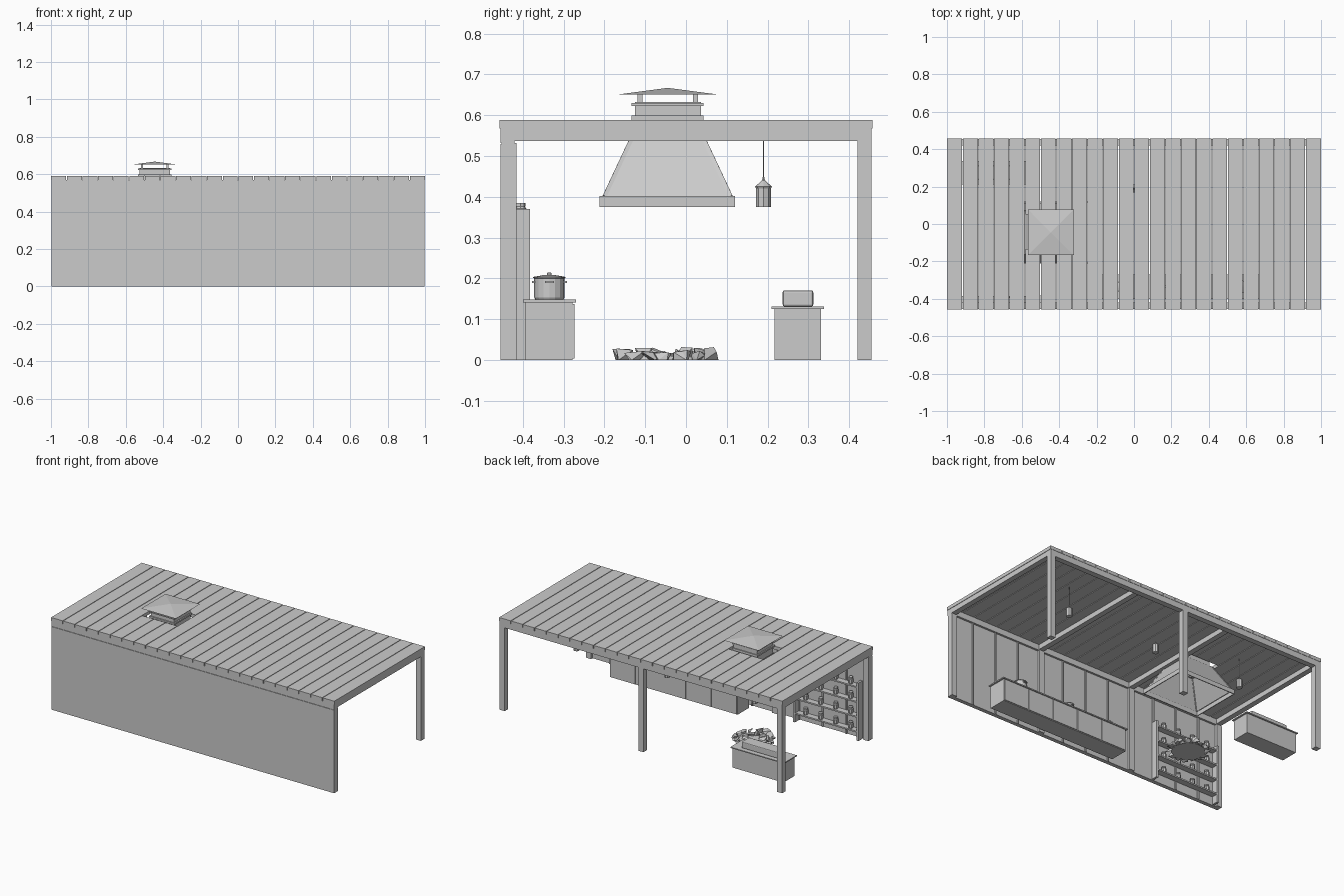
import bpy, bmesh, math, random
from mathutils import Vector

if "Cube" in bpy.data.objects:
    bpy.data.objects.remove(bpy.data.objects["Cube"])
random.seed(4)


def finish(name, bm):
    bmesh.ops.recalc_face_normals(bm, faces=bm.faces[:])
    me = bpy.data.meshes.new(name)
    bm.to_mesh(me)
    bm.free()
    ob = bpy.data.objects.new(name, me)
    bpy.context.collection.objects.link(ob)
    return ob


def box(name, x0, x1, y0, y1, z0, z1, bevel=0):
    return frustum(name, (x0, x1, y0, y1, z0), (x0, x1, y0, y1, z1), bevel=bevel)


def frustum(name, a, b, capped=True, bevel=0):
    """Four-sided solid between two rectangles (x0, x1, y0, y1, z)."""
    bm = bmesh.new()
    rings = []
    for x0, x1, y0, y1, z in (a, b):
        rings.append([bm.verts.new(p) for p in
                      ((x0, y0, z), (x1, y0, z), (x1, y1, z), (x0, y1, z))])
    for i in range(4):
        j = (i + 1) % 4
        bm.faces.new((rings[0][i], rings[0][j], rings[1][j], rings[1][i]))
    if capped:
        bm.faces.new(rings[0][::-1])
        bm.faces.new(rings[1])
    ob = finish(name, bm)
    if bevel:
        m = ob.modifiers.new("bevel", 'BEVEL')
        m.width, m.segments = bevel, 2
    return ob


def lathe(name, profile, loc, sides=16):
    """Turn (radius, height) pairs about z."""
    bm = bmesh.new()
    rings = [[bm.verts.new((loc[0] + r * math.cos(2 * math.pi * k / sides),
                            loc[1] + r * math.sin(2 * math.pi * k / sides),
                            loc[2] + z)) for k in range(sides)] for r, z in profile]
    for lo, hi in zip(rings, rings[1:]):
        for k in range(sides):
            n = (k + 1) % sides
            bm.faces.new((lo[k], lo[n], hi[n], hi[k]))
    bm.faces.new(rings[0][::-1])
    bm.faces.new(rings[-1])
    return finish(name, bm)


def rod(name, p, q, r):
    bm = bmesh.new()
    p, q = Vector(p), Vector(q)
    bmesh.ops.create_cone(bm, cap_ends=True, segments=4, radius1=r * 1.41, radius2=r * 1.41,
                          depth=(q - p).length)
    bm.transform((q - p).to_track_quat('Z', 'Y').to_matrix().to_4x4())
    bmesh.ops.translate(bm, vec=(p + q) / 2, verts=bm.verts[:])
    return finish(name, bm)


# roof planks, three of them cut short around the flue opening
W = 2 / 24
for i in range(24):
    x0 = -1 + i * W + (0.002 if i else 0)
    x1 = -1 + (i + 1) * W - (0.002 if i < 23 else 0)
    for y0, y1 in ([(-0.457, -0.135), (0.05, 0.457)] if 5 <= i <= 7 else [(-0.457, 0.457)]):
        box("roof_plank", x0, x1, y0, y1, 0.568, 0.589)

# frame: posts, long beams and cross beams
for x in (-0.98, 0, 0.98):
    box("back_post", x - 0.018, x + 0.018, 0.42, 0.455, 0, 0.535)
for x in (-0.98, -1 / 3, 1 / 3, 0.98):
    box("wall_post", x - 0.018, x + 0.018, -0.452, -0.415, 0, 0.532)
    box("cross_beam", x - 0.017, x + 0.017, -0.42, 0.42, 0.537, 0.568)
for y0 in (-0.455, 0.42):
    box("long_beam", -0.998, 0.998, y0, y0 + 0.035, 0.532, 0.568)

# front wall with inner battens
box("front_wall", -0.997, 0.997, -0.455, -0.43, 0, 0.53)
for i in range(1, 12):
    x = -1 + i / 6
    box("wall_batten", x - 0.005, x + 0.005, -0.43, -0.423, 0, 0.53)

# extractor hood
CX, CY = -0.445, -0.045
hood = [frustum("hood_shell", (-0.635, -0.255, -0.205, 0.113, 0.40),
                (-0.545, -0.345, -0.133, 0.043, 0.55), capped=False),
        frustum("hood_skirt", (-0.645, -0.245, -0.212, 0.12, 0.375),
                (-0.645, -0.245, -0.212, 0.12, 0.402), capped=False),
        frustum("flue", (-0.527, -0.363, -0.125, 0.037, 0.545),
                (-0.527, -0.363, -0.125, 0.037, 0.632), capped=False)]
for ob in hood:
    m = ob.modifiers.new("thickness", 'SOLIDIFY')
    m.thickness = 0.007
for sx in (-1, 1):
    for sy in (-1, 1):
        rod("hood_rib", (CX + sx * 0.187, CY + sy * 0.155, 0.40),
            (CX + sx * 0.099, CY + sy * 0.087, 0.545), 0.005)
        # cap stands
        x, y = CX + sx * 0.068, CY + sy * 0.068
        box("cap_stand", x - 0.006, x + 0.006, y - 0.006, y + 0.006, 0.62, 0.653)

# flue collars and pyramid cap
for z0, z1 in ((0.589, 0.599), (0.623, 0.63)):
    ob = frustum("flue_collar", (-0.535, -0.355, -0.134, 0.043, z0),
                 (-0.535, -0.355, -0.134, 0.043, z1), capped=False)
    m = ob.modifiers.new("thickness", 'SOLIDIFY')
    m.thickness = 0.012
frustum("flue_cap", (-0.567, -0.322, -0.167, 0.078, 0.651),
        (CX - 0.002, CX + 0.002, CY - 0.002, CY + 0.002, 0.667))

# long counter with five doors
box("counter_body", -0.17, 0.73, -0.395, -0.278, 0, 0.141)
box("counter_top", -0.18, 0.74, -0.40, -0.27, 0.141, 0.148)
for i in range(5):
    x = -0.17 + i * 0.18
    box("counter_door", x + 0.003, x + 0.177, -0.28, -0.273, 0.004, 0.138)

# pots on the counter
def pot(x, r, h):
    lathe("pot", [(r * 0.92, 0), (r, h * 0.08), (r, h * 0.84), (r * 1.08, h * 0.86),
                  (r * 1.08, h * 0.9), (r * 0.4, h * 0.97), (r * 0.14, h * 0.98),
                  (r * 0.14, h * 1.06), (r * 0.05, h * 1.08)], (x, -0.335, 0.148))
    for s in (-1, 1):
        z = 0.148 + h * 0.65
        box("pot_handle", x - r * 0.3, x + r * 0.3, -0.335 + s * r * 1.05 - 0.004,
            -0.335 + s * r * 1.05 + 0.004, z, z + 0.006)
        box("pot_handle", x + s * r * 1.05 - 0.004, x + s * r * 1.05 + 0.004,
            -0.335 - r * 0.3, -0.335 + r * 0.3, z, z + 0.006)

pot(0.56, 0.037, 0.062)
pot(0.2, 0.028, 0.05)
pot(-0.09, 0.023, 0.042)

# jar shelf against the wall
for x in (-0.95, -0.502):
    box("shelf_side", x, x + 0.014, -0.424, -0.383, 0, 0.37)
for z in (0.05, 0.145, 0.24, 0.335):
    box("shelf_board", -0.94, -0.50, -0.424, -0.385, z, z + 0.009)
    for i in range(4):
        lathe("jar", [(0.013, 0), (0.015, 0.006), (0.015, 0.027), (0.011, 0.032),
                      (0.013, 0.033), (0.013, 0.041)],
              (-0.88 + i * 0.106, -0.406, z + 0.009), 8)

# serving island with a rounded chest
box("island_body", -0.92, -0.56, 0.217, 0.331, 0, 0.125)
box("island_top", -0.93, -0.55, 0.21, 0.338, 0.125, 0.131)
box("island_chest", -0.87, -0.61, 0.237, 0.312, 0.131, 0.171, bevel=0.005)

# hanging lanterns
for x in (-0.62, 0, 0.64):
    lathe("lantern", [(0.018, 0.375), (0.018, 0.42), (0.021, 0.425), (0.005, 0.439),
                      (0.003, 0.443), (0.003, 0.449)], (x, 0.19, 0), 8)
    rod("lantern_wire", (x, 0.19, 0.445), (x, 0.19, 0.57), 0.001)

# fire pit: ash bed with two rings of jagged stones
lathe("ash_bed", [(0.1, 0), (0.09, 0.01)], (CX, -0.05, 0), 9)
for n, ring in ((15, 0.107), (9, 0.055)):
    for i in range(n):
        a = 2 * math.pi * (i + random.uniform(-0.2, 0.2)) / n
        bm = bmesh.new()
        h = random.uniform(0.018, 0.034)
        for k in range(9):
            t = random.uniform(0, 2 * math.pi)
            r = random.uniform(0.016, 0.028)
            bm.verts.new((CX + ring * math.cos(a) + r * math.cos(t),
                          -0.05 + ring * math.sin(a) + r * math.sin(t),
                          0 if k < 4 else h * random.uniform(0.4, 1)))
        res = bmesh.ops.convex_hull(bm, input=bm.verts[:])
        loose = [v for v in bm.verts if not v.link_faces]
        bmesh.ops.delete(bm, geom=loose, context='VERTS')
        finish("fire_stone", bm)
